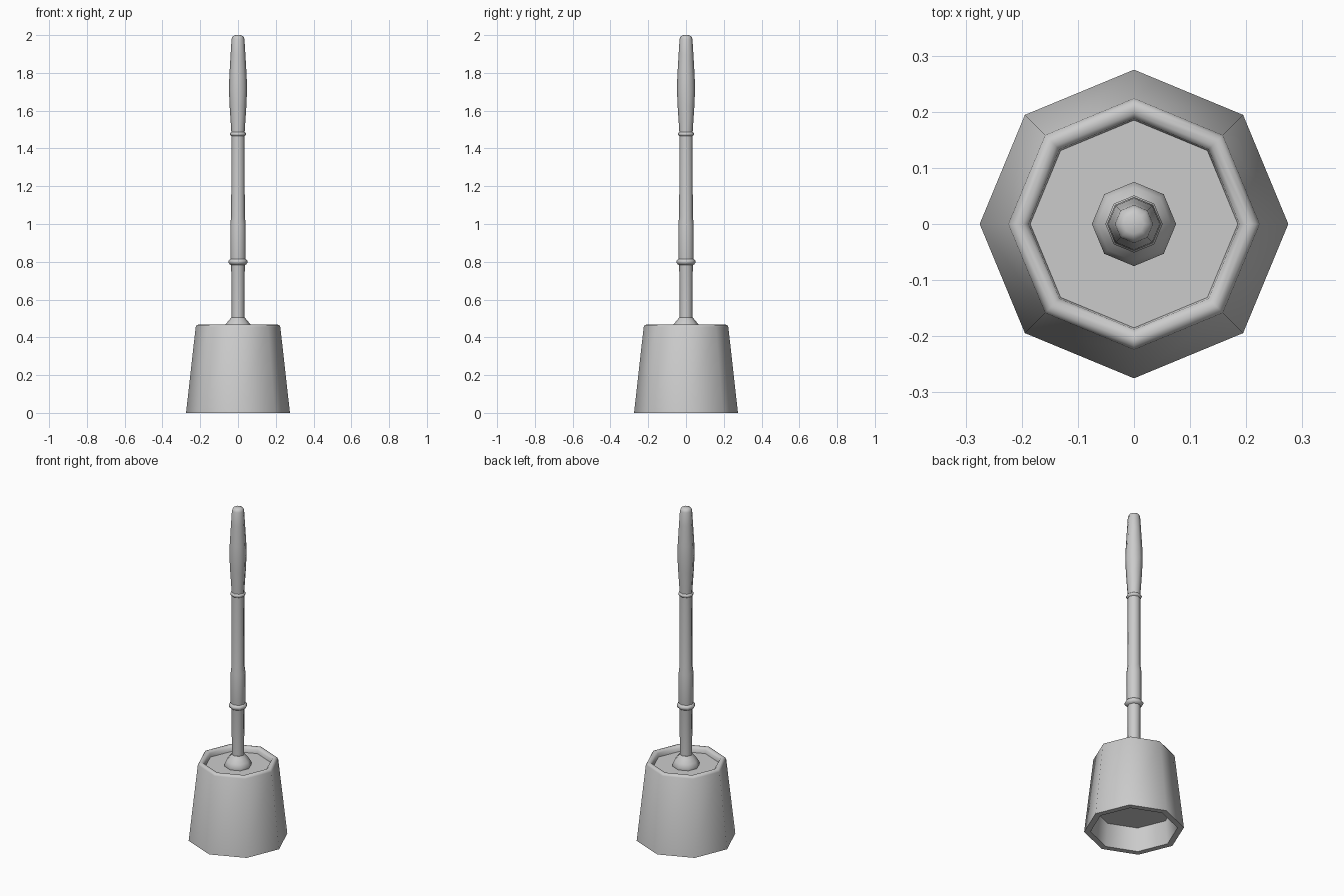
import bpy, bmesh, math

if "Cube" in bpy.data.objects:
    bpy.data.objects.remove(bpy.data.objects["Cube"])

SIDES = 8


def lathe(name, profile, closed=False, angle=40):
    """Revolve (radius, z) points into an eight-sided part, corner on +x."""
    bm = bmesh.new()
    rings = []
    for r, z in profile:
        if r == 0:
            rings.append([bm.verts.new((0, 0, z))] * SIDES)
        else:
            rings.append([bm.verts.new((r * math.cos(math.tau * i / SIDES),
                                        r * math.sin(math.tau * i / SIDES), z))
                          for i in range(SIDES)])
    pairs = list(zip(rings, rings[1:]))
    if closed:
        pairs.append((rings[-1], rings[0]))
    for a, b in pairs:
        for i in range(SIDES):
            j = (i + 1) % SIDES
            quad = list(dict.fromkeys((a[i], a[j], b[j], b[i])))
            if len(quad) > 2:
                bm.faces.new(quad)
    bmesh.ops.recalc_face_normals(bm, faces=bm.faces)
    mesh = bpy.data.meshes.new(name)
    bm.to_mesh(mesh)
    bm.free()
    obj = bpy.data.objects.new(name, mesh)
    bpy.context.collection.objects.link(obj)
    bpy.ops.object.select_all(action='DESELECT')
    obj.select_set(True)
    bpy.context.view_layer.objects.active = obj
    bpy.ops.object.shade_smooth_by_angle(angle=math.radians(angle + 10))
    return obj


# Tapered holder with rounded rim, raised floor underneath and recessed top
lathe("holder", [
    (0, 0.14), (0.225, 0.14), (0.24, 0.0), (0.275, 0.0),
    (0.224, 0.455), (0.218, 0.465), (0.208, 0.468), (0.197, 0.466),
    (0.188, 0.457), (0.185, 0.435), (0, 0.435)])

# Domed collar where the rod meets the holder
lathe("collar", [
    (0, 0.43), (0.074, 0.435), (0.075, 0.448), (0.066, 0.468),
    (0.05, 0.488), (0.036, 0.505), (0, 0.505)])

# Rod, slightly thicker above the lower ring
lathe("rod", [
    (0, 0.48), (0.034, 0.48), (0.036, 0.79), (0.041, 0.82), (0.041, 1.0),
    (0.036, 1.04), (0.035, 1.48), (0, 1.48)])


# Decorative rings around the rod
def ring(name, z, inner, outer, half):
    mid = (inner + outer) / 2
    lathe(name, [(inner, z - half), (mid, z - half * 0.8), (outer, z - half * 0.3),
                 (outer, z + half * 0.3), (mid, z + half * 0.8), (inner, z + half)], True)


ring("lower_ring", 0.80, 0.034, 0.051, 0.018)
ring("upper_ring", 1.476, 0.032, 0.043, 0.012)

# Swelling grip with a rounded end
lathe("grip", [
    (0, 1.475), (0.035, 1.475), (0.036, 1.5), (0.044, 1.62), (0.048, 1.71),
    (0.046, 1.78), (0.039, 1.90), (0.034, 1.98), (0.029, 1.993),
    (0.018, 1.999), (0, 2.0)])
